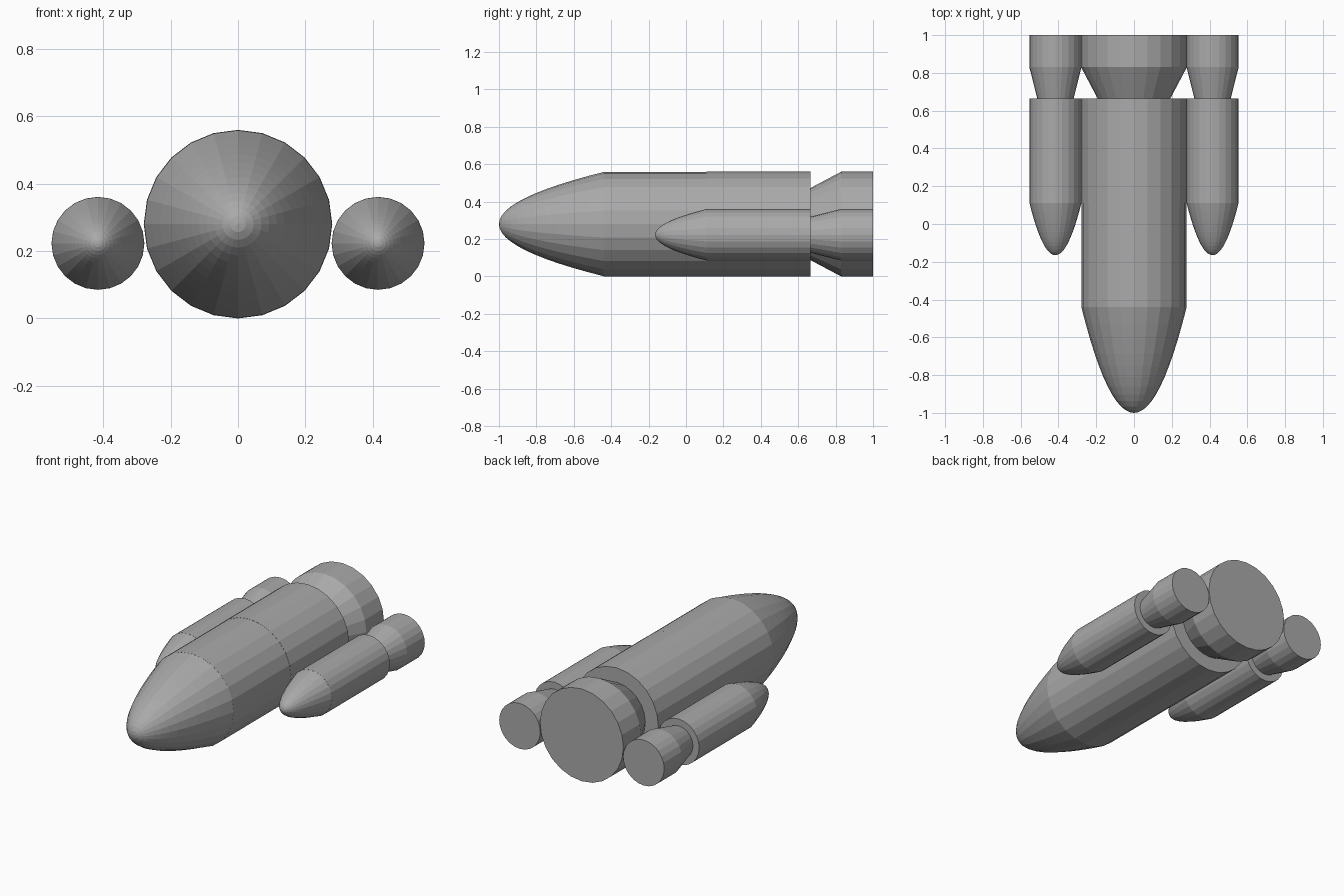
import bpy, math

cube = bpy.data.objects.get("Cube")
if cube:
    bpy.data.objects.remove(cube, do_unlink=True)

SIDES = 24
grey = bpy.data.materials.new("hull_grey")
grey.use_nodes = True
colour = (0.4, 0.4, 0.4, 1)
grey.diffuse_color = colour
grey.node_tree.nodes["Principled BSDF"].inputs["Base Color"].default_value = colour


def lathe(name, profile, x, z):
    """Turn (y, radius) pairs around an axis along y; open ends get flat caps."""
    verts, faces, rings = [], [], []
    for y, r in profile:
        count = SIDES if r > 0 else 1
        rings.append(range(len(verts), len(verts) + count))
        for i in range(count):
            a = math.tau * i / SIDES
            verts.append((x + r * math.sin(a), y, z + r * math.cos(a)))
    for a, b in zip(rings, rings[1:]):
        for i in range(SIDES):
            j = (i + 1) % SIDES
            if len(a) == 1:
                faces.append((a[0], b[j], b[i]))
            else:
                faces.append((a[i], a[j], b[j], b[i]))
    if len(rings[0]) > 1:
        faces.append(tuple(reversed(rings[0])))
    faces.append(tuple(rings[-1]))
    mesh = bpy.data.meshes.new(name)
    mesh.from_pydata(verts, [], faces)
    mesh.materials.append(grey)
    mesh.update()
    obj = bpy.data.objects.new(name, mesh)
    bpy.context.collection.objects.link(obj)
    return obj


def nose(tip, base, radius, steps=12):
    """Parabolic nose cone profile, rings evenly spaced in radius."""
    return [(tip + (base - tip) * (i / steps) ** 2, radius * i / steps)
            for i in range(steps + 1)]


def rocket(prefix, x, z, radius, tip, shoulder, throat):
    lathe(prefix + "_nose_cone", nose(tip, shoulder, radius * 0.995), x, z)
    lathe(prefix + "_engine_bell",
          [(0.66, throat), (0.83, radius), (1.0, radius)], x, z)


# Main rocket, with its body in two joined sections
rocket("core", 0, 0.28, 0.28, -1.0, -0.44, 0.19)
lathe("core_front_body", [(-0.44, 0.279), (0.11, 0.279)], 0, 0.28)
lathe("core_rear_body", [(0.11, 0.28), (0.665, 0.28)], 0, 0.28)

# Side boosters
for side, x in (("left", 0.416), ("right", -0.416)):
    name = side + "_booster"
    rocket(name, x, 0.223, 0.138, -0.165, 0.11, 0.095)
    lathe(name + "_body", [(0.11, 0.138), (0.665, 0.138)], x, 0.223)
